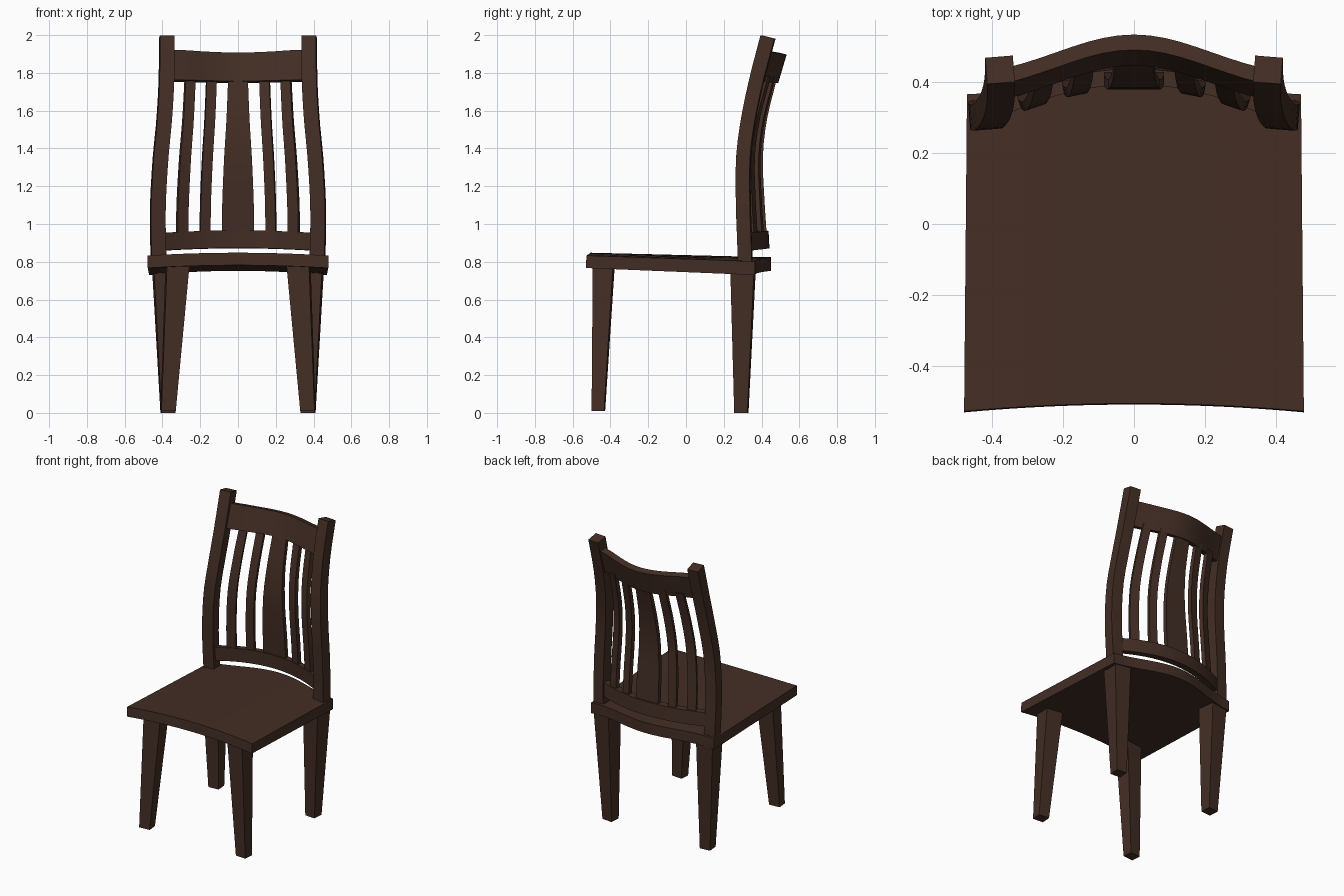
import bpy, bmesh, math

if "Cube" in bpy.data.objects:
    bpy.data.objects.remove(bpy.data.objects["Cube"])

wood = bpy.data.materials.new("dark brown wood")
wood.diffuse_color = (0.056, 0.027, 0.018, 1)
wood.use_nodes = True
wood.node_tree.nodes["Principled BSDF"].inputs["Base Color"].default_value = wood.diffuse_color


def loft(name, sections, mirror=False):
    """Skin a list of four-point sections into a closed solid."""
    for side in ((1, -1) if mirror else (1,)):
        bm = bmesh.new()
        rings = [[bm.verts.new((p[0] * side, p[1], p[2])) for p in s] for s in sections]
        for a, b in zip(rings, rings[1:]):
            for i in range(4):
                j = (i + 1) % 4
                bm.faces.new((a[i], a[j], b[j], b[i]))
        bm.faces.new(rings[0])
        bm.faces.new(rings[-1])
        bmesh.ops.recalc_face_normals(bm, faces=bm.faces)
        label = name + ("" if not mirror else "_left" if side < 0 else "_right")
        me = bpy.data.meshes.new(label)
        bm.to_mesh(me)
        bm.free()
        me.materials.append(wood)
        ob = bpy.data.objects.new(label, me)
        bpy.context.collection.objects.link(ob)
        bpy.ops.object.select_all(action='DESELECT')
        ob.select_set(True)
        bpy.context.view_layer.objects.active = ob
        bpy.ops.object.shade_smooth_by_angle(angle=math.radians(30))


def spline(keys, z):
    """Smooth value at height z through (z, value) keys."""
    n = len(keys)
    i = max(k for k in range(n - 1) if k == 0 or keys[k][0] <= z)

    def slope(k):
        a, b = keys[max(k - 1, 0)], keys[min(k + 1, n - 1)]
        return (b[1] - a[1]) / (b[0] - a[0])
    (z0, v0), (z1, v1) = keys[i], keys[i + 1]
    h = z1 - z0
    t = (z - z0) / h
    return ((2*t**3 - 3*t*t + 1) * v0 + (t**3 - 2*t*t + t) * h * slope(i)
            + (3*t*t - 2*t**3) * v1 + (t**3 - t*t) * h * slope(i + 1))


def quad(x, y, z, hx, hy, angle=0.0, tilt=0.0):
    """Horizontal rectangle, turned about z, dropping by tilt along y."""
    c, s = math.cos(angle), math.sin(angle)
    return [(x + u*hx*c - v*hy*s, y + u*hx*s + v*hy*c, z - tilt * v * hy)
            for u, v in ((-1, -1), (1, -1), (1, 1), (-1, 1))]


def steps(a, b, n):
    return [a + (b - a) * i / n for i in range(n + 1)]


# Seat: crowned across its width, front edge hollow, back edge bowed out
def seat_section(u):
    x, d = 0.47 * u, u * u
    bow = 0.5 + 0.5 * math.cos(math.pi * u)
    yf, yb = -0.505 - 0.022 * d, 0.365 + 0.085 * bow
    zf, zb = 0.848 - 0.015 * d, 0.824 - 0.022 * d
    xf = 0.478 * u
    return [(xf, yf - 0.003, zf - 0.066), (xf, yf, zf), (x, yb, zb), (x, yb, zb - 0.072)]


loft("seat", [seat_section(u) for u in steps(-1, 1, 16)])

# Front legs: tapered, splayed outwards at the floor
loft("front_leg", [quad(0.37, -0.464, 0.01, 0.038, 0.033, -0.08),
                   quad(0.32, -0.435, 0.79, 0.06, 0.054, -0.08)], True)

# Back legs: tapered
loft("back_leg", [quad(0.371, 0.293, 0, 0.037, 0.035, -0.08),
                  quad(0.39, 0.302, 0.76, 0.06, 0.063, -0.08)], True)

# Back posts: sweeping inwards and backwards
post_x = [(0.73, 0.417), (0.9, 0.423), (1.1, 0.424), (1.35, 0.410),
          (1.55, 0.391), (1.76, 0.379), (1.99, 0.377)]
post_y = [(0.73, 0.316), (0.9, 0.311), (1.1, 0.304), (1.35, 0.305),
          (1.55, 0.33), (1.76, 0.374), (1.99, 0.434)]
loft("back_post", [quad(spline(post_x, z), spline(post_y, z), z, 0.039, 0.037, -0.08,
                        0.25 * max(0, (z - 1.4) / 0.6))
                   for z in steps(0.73, 1.99, 16)], True)


# Lower back rail, bowed backwards
def low_rail(x):
    y, z = 0.395 - 0.65 * x * x, 0.08 * x * x
    return [(x, y, 0.873 - z), (x, y - 0.003, 0.966 - z),
            (x, y + 0.042, 0.964 - z), (x, y + 0.047, 0.871 - z)]


loft("lower_back_rail", [low_rail(x) for x in steps(-0.39, 0.39, 14)])


# Top back rail, bowed backwards and leaning
def top_rail(x):
    u = x / 0.345
    drop = 0.09 * (0.5 * u * u + 0.5 * (0.5 - 0.5 * math.cos(math.pi * u)))
    z = 0.013 * min(1, abs(x) / 0.28) ** 2
    return [(x, 0.446 - drop, 1.757 + z * 0.5), (x, 0.49 - drop, 1.908 + z),
            (x, 0.533 - drop, 1.897 + z), (x, 0.488 - drop, 1.746 + z * 0.5)]


loft("top_back_rail", [top_rail(x) for x in steps(-0.35, 0.35, 16)])

# Slats between the rails, following the sweep of the posts
slat_y = [(0.95, 0.413), (1.1, 0.403), (1.35, 0.393), (1.55, 0.414), (1.78, 0.47)]
sweep = [(0.95, 0), (1.1, 0.04), (1.35, 0.35), (1.55, 0.72), (1.78, 1)]


def slat(name, x0, shift, w0, w1, mirror):
    rows = []
    for z in steps(0.95, 1.78, 12):
        t = spline(sweep, z)
        x = x0 - shift * t
        rows.append(quad(x, spline(slat_y, z) - 0.65 * x * x, z,
                         w0 + (w1 - w0) * t, 0.014, math.atan(-1.2 * x)))
    loft(name, rows, mirror)


slat("center_slat", 0, 0, 0.085, 0.052, False)
slat("inner_slat", 0.174, 0.034, 0.027, 0.027, True)
slat("outer_slat", 0.295, 0.042, 0.03, 0.027, True)
